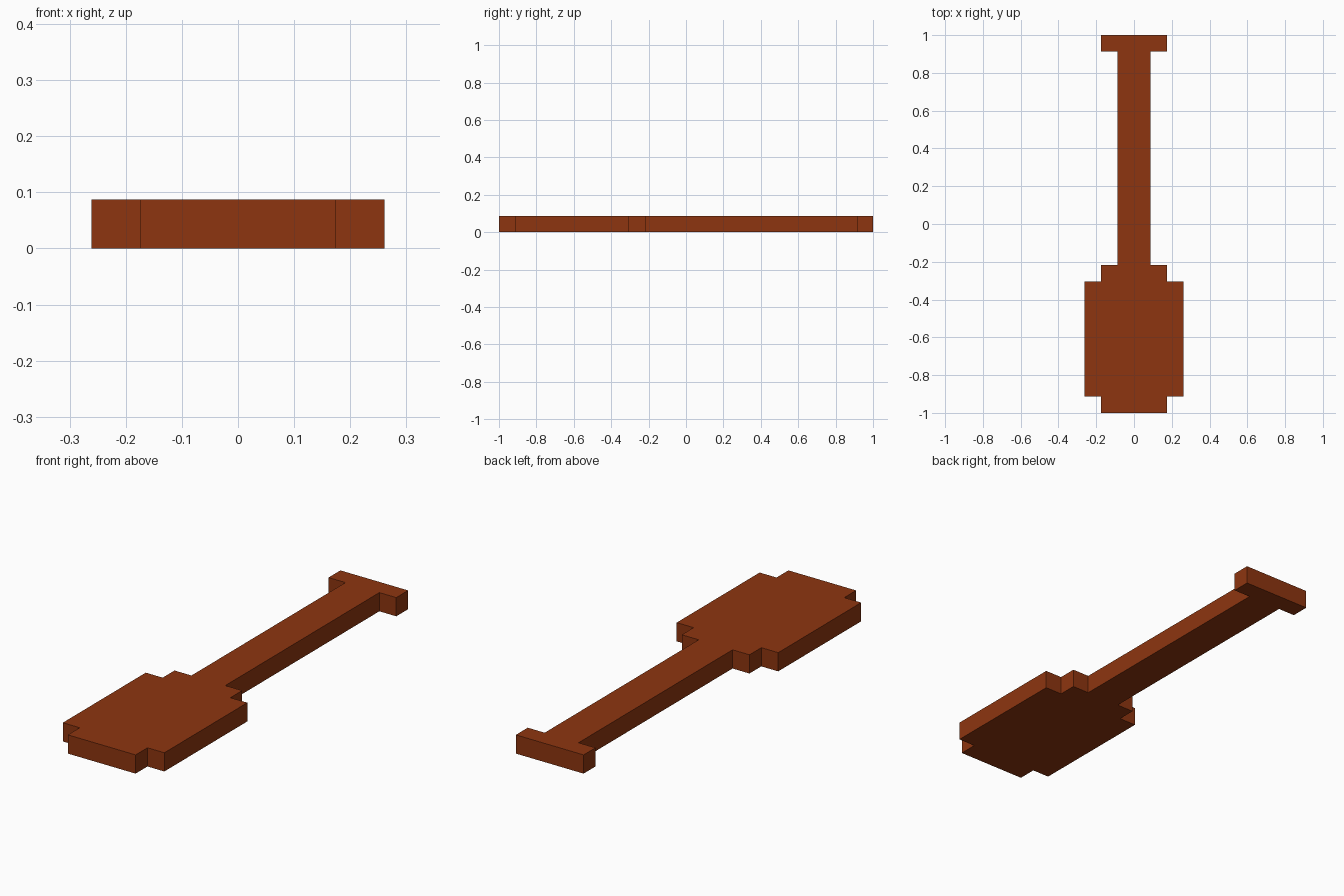
import bpy
import bmesh

if "Cube" in bpy.data.objects:
    bpy.data.objects.remove(bpy.data.objects["Cube"])

U = 2 / 23  # one block: the paddle is 23 blocks long and 1 block thick

wood = bpy.data.materials.new("reddish brown wood")
wood.diffuse_color = (0.27, 0.036, 0.005, 1)
wood.use_nodes = True
wood.node_tree.nodes["Principled BSDF"].inputs["Base Color"].default_value = wood.diffuse_color

# Right half of the stepped outline, from blade tip to grip end (in blocks)
half = [(2, -11.5), (2, -10.5), (3, -10.5), (3, -3.5), (2, -3.5), (2, -2.5),
        (1, -2.5), (1, 10.5), (2, 10.5), (2, 11.5)]
outline = half + [(-x, y) for x, y in reversed(half)]

# Paddle: mirrored outline extruded to one block thick
bm = bmesh.new()
face = bm.faces.new([bm.verts.new((x * U, y * U, 0)) for x, y in outline])
ext = bmesh.ops.extrude_face_region(bm, geom=[face], use_keep_orig=True)
top = [g for g in ext["geom"] if isinstance(g, bmesh.types.BMVert)]
bmesh.ops.translate(bm, verts=top, vec=(0, 0, U))
bmesh.ops.recalc_face_normals(bm, faces=bm.faces)

mesh = bpy.data.meshes.new("paddle")
bm.to_mesh(mesh)
bm.free()
mesh.materials.append(wood)
bpy.context.collection.objects.link(bpy.data.objects.new("paddle", mesh))
